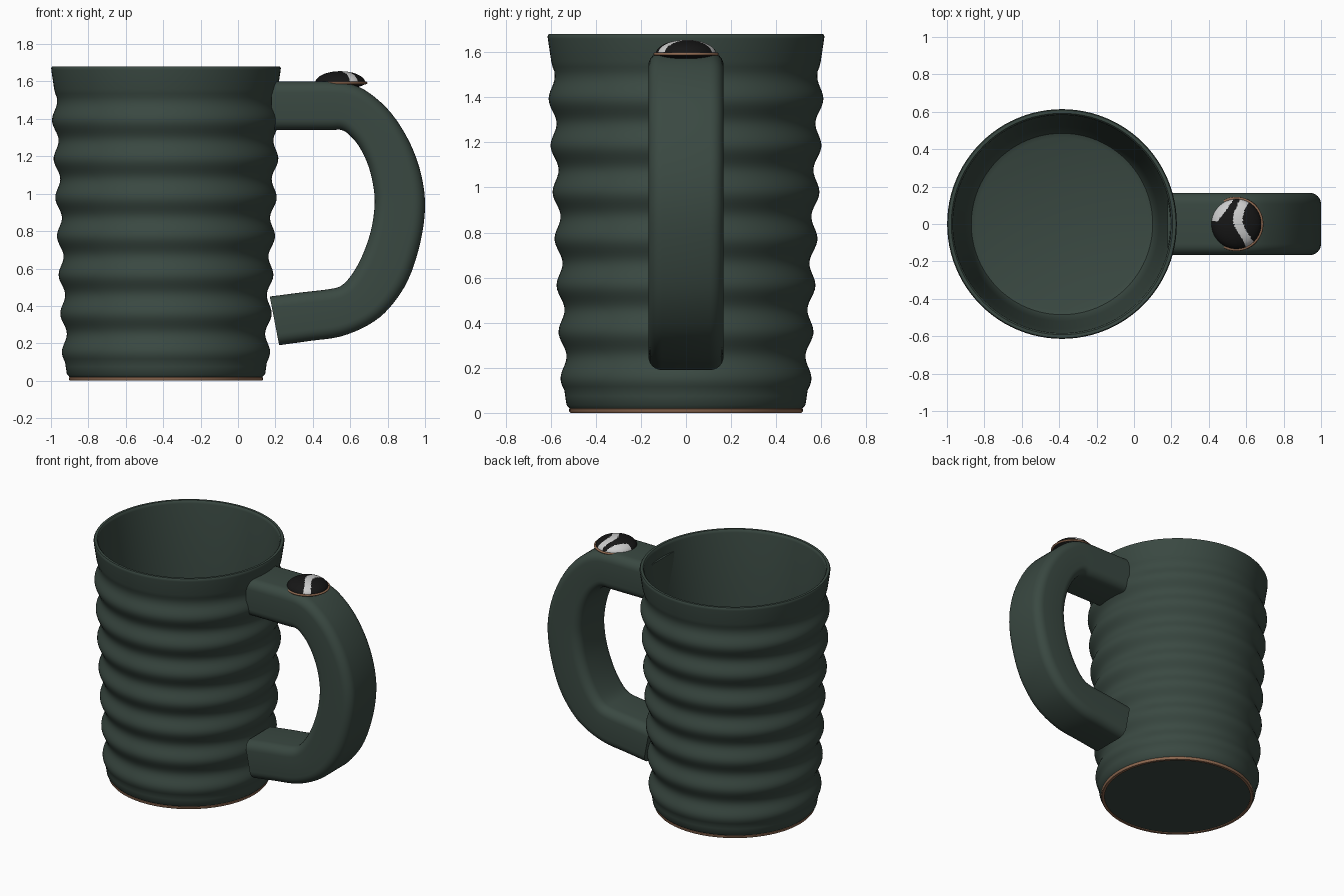
import bpy, bmesh, math
from mathutils import Vector

if "Cube" in bpy.data.objects:
    bpy.data.objects.remove(bpy.data.objects["Cube"])

CX = -0.385  # mug axis


def material(name, rgb):
    m = bpy.data.materials.new(name)
    m.diffuse_color = (*rgb, 1)
    m.use_nodes = True
    m.node_tree.nodes["Principled BSDF"].inputs["Base Color"].default_value = m.diffuse_color
    return m


GREEN = material("green_glaze", (0.042, 0.066, 0.054))
COPPER = material("copper", (0.27, 0.14, 0.08))
BLACK = material("black", (0.008, 0.008, 0.008))
WHITE = material("white", (0.65, 0.65, 0.63))


def finish(name, bm, mats, angle=40):
    bmesh.ops.recalc_face_normals(bm, faces=bm.faces)
    me = bpy.data.meshes.new(name)
    bm.to_mesh(me)
    bm.free()
    for m in mats:
        me.materials.append(m)
    ob = bpy.data.objects.new(name, me)
    bpy.context.collection.objects.link(ob)
    bpy.ops.object.select_all(action='DESELECT')
    bpy.context.view_layer.objects.active = ob
    ob.select_set(True)
    bpy.ops.object.shade_smooth_by_angle(angle=math.radians(angle))
    return ob


def skin(bm, rings, loop=False):
    """Join successive closed rings of points with quads."""
    vs = [[bm.verts.new(p) for p in r] for r in rings]
    n = len(vs[0])
    pairs = list(zip(vs, vs[1:])) + ([(vs[-1], vs[0])] if loop else [])
    for a, b in pairs:
        for i in range(n):
            j = (i + 1) % n
            bm.faces.new((a[i], a[j], b[j], b[i]))
    if not loop:
        bm.faces.new(vs[0])
        bm.faces.new(vs[-1])


def lathe(name, profile, mat, cx, loop=False, seg=96):
    bm = bmesh.new()
    rings = [[(cx + r * math.cos(2 * math.pi * i / seg),
               r * math.sin(2 * math.pi * i / seg), z) for i in range(seg)]
             for r, z in profile]
    skin(bm, rings, loop)
    return finish(name, bm, [mat])


# Mug body: ribbed outer wall, rolled rim, plain tapered inside
pitch = 0.2067
profile = [(0.505, 0.006), (0.516, 0.02), (0.53, 0.035), (0.536, 0.075)]
steps = 84
for k in range(steps + 1):
    z = 0.10 + (1.493 - 0.10) * k / steps
    mean = 0.541 + 0.0427 * (z - 0.15)
    profile.append((mean + 0.0155 * math.cos(2 * math.pi * (z - 0.15) / pitch), z))
profile += [(0.584, 1.515), (0.592, 1.535), (0.598, 1.56), (0.613, 1.66), (0.614, 1.672),
            (0.609, 1.68), (0.592, 1.68), (0.586, 1.674), (0.583, 1.66),
            (0.56, 1.2), (0.52, 0.5), (0.50, 0.14), (0.485, 0.11), (0.46, 0.10)]
lathe("mug_body", profile, GREEN, CX)

# Copper foot ring
lathe("foot_ring", [(0.495, 0.0), (0.513, 0.0), (0.518, 0.006), (0.518, 0.018),
                    (0.512, 0.022), (0.495, 0.02)], COPPER, CX, loop=True)

# Handle: outer and inner edge points (xo, zo, xi, zi) smoothed, rounded section
edges = [Vector(e) for e in (
    (.18, 1.60, .18, 1.34), (.34, 1.60, .34, 1.34), (.50, 1.60, .49, 1.34),
    (.60, 1.587, .555, 1.34), (.70, 1.54, .605, 1.305), (.82, 1.43, .655, 1.24),
    (.92, 1.27, .70, 1.14), (.98, 1.10, .725, 1.03), (1.0, .93, .73, .93),
    (.975, .74, .71, .80), (.91, .54, .665, .67), (.81, .39, .61, .57),
    (.70, .30, .555, .51), (.55, .237, .49, .49), (.385, .213, .33, .471),
    (.22, .19, .17, .45))]


def spline(pts, sub=4):
    ext = [2 * pts[0] - pts[1]] + pts + [2 * pts[-1] - pts[-2]]
    out = []
    for a, b, c, d in zip(ext, ext[1:], ext[2:], ext[3:]):
        for s in range(sub):
            t = s / sub
            out.append(0.5 * (2 * b + (c - a) * t + (2 * a - 5 * b + 4 * c - d) * t * t
                              + (3 * b - a - 3 * c + d) * t ** 3))
    return out + [pts[-1]]


half_w, half_t, rad = 0.167, 0.13, 0.06
section = []  # (y, fraction across thickness)
for q, (sy, st) in enumerate(((1, 1), (-1, 1), (-1, -1), (1, -1))):
    for s in range(7):
        a = math.pi / 2 * (q + s / 6)
        y = sy * (half_w - rad) + rad * math.cos(a)
        t = st * (half_t - rad) + rad * math.sin(a)
        section.append((y, 0.5 + 0.5 * t / half_t))
bm = bmesh.new()
skin(bm, [[(e[2] + (e[0] - e[2]) * t, y, e[3] + (e[1] - e[3]) * t) for y, t in section]
          for e in spline(edges)])
finish("handle", bm, [GREEN])

# Badge on the handle: copper bezel and black dome with white swirls
BX, BZ = 0.547, 1.592
lathe("badge_bezel", [(0.137 + 0.008 * math.cos(a), BZ + 0.007 * math.sin(a))
                      for a in [2 * math.pi * i / 12 for i in range(12)]],
      COPPER, BX, loop=True, seg=64)

bm = bmesh.new()
bmesh.ops.create_uvsphere(bm, u_segments=96, v_segments=48, radius=1)
for f in bm.faces:
    c = f.calc_center_median()
    x, y = c.x, c.y
    stripe = abs(x - 0.27 - 0.22 * math.sin(2.6 * y - 2.2) * (1 - 0.3 * y)) < 0.19
    corner = x + 0.75 < 0.75 * (y - 0.1) and y > 0.1
    f.material_index = 1 if c.z > 0 and (stripe or corner) else 0
for v in bm.verts:
    v.co = (BX + 0.134 * v.co.x, 0.134 * v.co.y, BZ + v.co.z * (0.063 if v.co.z > 0 else 0.03))
finish("badge_dome", bm, [BLACK, WHITE])
